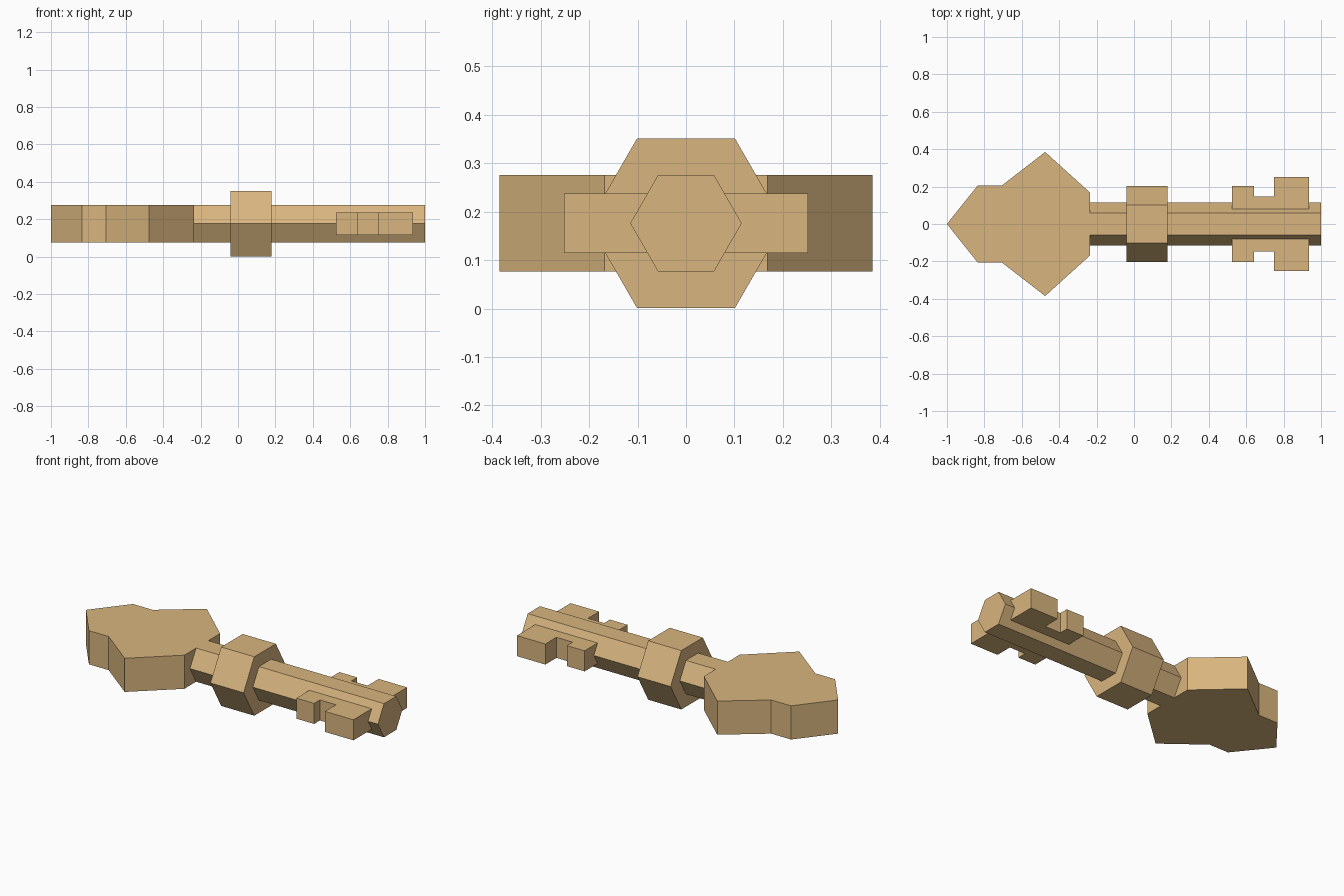
import bpy
import bmesh
from mathutils import Vector

cube = bpy.data.objects.get("Cube")
if cube:
    bpy.data.objects.remove(cube, do_unlink=True)

MID_Z = 0.176  # height of the key's long axis

brass = bpy.data.materials.new("pale brass")
brass.use_nodes = True
colour = (0.69, 0.46, 0.21, 1)
brass.diffuse_color = colour
brass.node_tree.nodes["Principled BSDF"].inputs["Base Color"].default_value = colour


def prism(name, outline, direction):
    """Extrude a flat outline along a direction into a closed solid."""
    bm = bmesh.new()
    face = bm.faces.new([bm.verts.new(p) for p in outline])
    out = bmesh.ops.extrude_face_region(bm, geom=[face])
    moved = [v for v in out["geom"] if isinstance(v, bmesh.types.BMVert)]
    bmesh.ops.translate(bm, verts=moved, vec=Vector(direction))
    bmesh.ops.recalc_face_normals(bm, faces=bm.faces)
    mesh = bpy.data.meshes.new(name)
    bm.to_mesh(mesh)
    bm.free()
    mesh.materials.append(brass)
    obj = bpy.data.objects.new(name, mesh)
    bpy.context.collection.objects.link(obj)
    return obj


def hex_bar(name, x0, x1, half_width, half_height):
    """Six-sided bar along x with flat top and bottom."""
    w, h = half_width, half_height
    section = [(w, 0), (w / 2, h), (-w / 2, h), (-w, 0), (-w / 2, -h), (w / 2, -h)]
    return prism(name, [(x0, y, MID_Z + z) for y, z in section], (x1 - x0, 0, 0))


def mirrored_plate(name, half, z0, z1):
    """Flat plate whose outline is mirrored across the key's axis."""
    other = [(x, -y) for x, y in reversed(half) if y > 0]
    return prism(name, [(x, y, z0) for x, y in half + other], (0, 0, z1 - z0))


# Angular handle
mirrored_plate("bow", [(-1, 0), (-0.835, 0.207), (-0.705, 0.207),
                       (-0.475, 0.385), (-0.235, 0.168)], 0.076, 0.276)

# Hexagonal shaft and its collar
hex_bar("shaft", -0.235, 1.0, 0.115, 0.1)
hex_bar("collar", -0.04, 0.178, 0.202, 0.175)

# Stepped teeth on both sides of the shaft
mirrored_plate("teeth", [(0.525, 0.202), (0.642, 0.202), (0.642, 0.148),
                         (0.748, 0.148), (0.748, 0.252), (0.935, 0.252)],
               0.115, 0.237)
